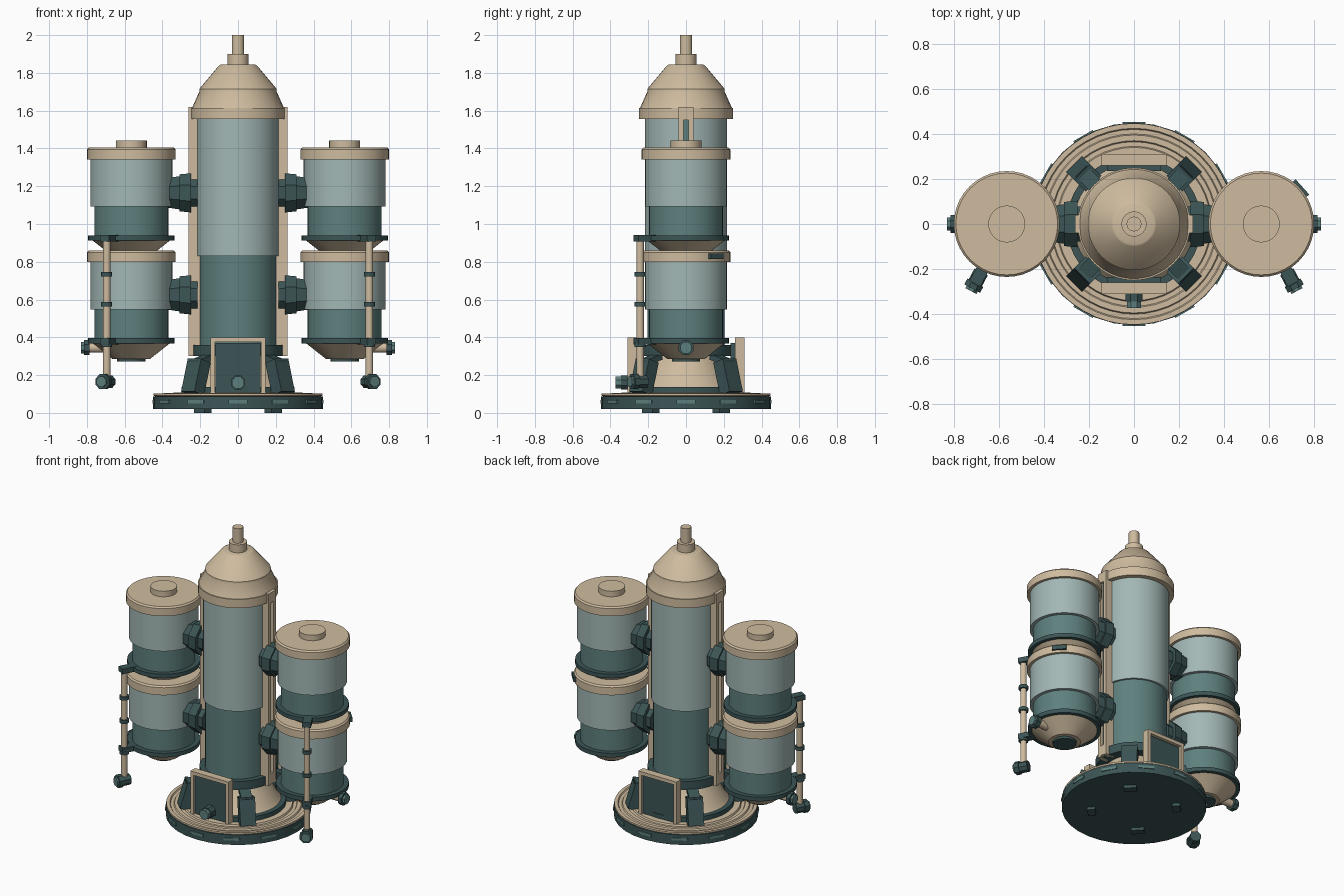
import bpy, bmesh, math
from mathutils import Vector, Matrix

if "Cube" in bpy.data.objects:
    bpy.data.objects.remove(bpy.data.objects["Cube"])


def material(name, color):
    m = bpy.data.materials.new(name)
    m.diffuse_color = (*color, 1)
    m.use_nodes = True
    m.node_tree.nodes["Principled BSDF"].inputs["Base Color"].default_value = m.diffuse_color
    return m


TAN = material("tan", (0.62, 0.50, 0.345))
GLASS = material("pale_teal", (0.36, 0.475, 0.46))
TEAL = material("mid_teal", (0.11, 0.215, 0.208))
DARK = material("dark_teal", (0.045, 0.09, 0.092))


def finish(name, bm, mat, smooth=True):
    bmesh.ops.recalc_face_normals(bm, faces=bm.faces)
    me = bpy.data.meshes.new(name)
    bm.to_mesh(me)
    bm.free()
    me.materials.append(mat)
    if smooth:
        me.polygons.foreach_set("use_smooth", [True] * len(me.polygons))
        me.set_sharp_from_angle(angle=math.radians(28))
    ob = bpy.data.objects.new(name, me)
    bpy.context.collection.objects.link(ob)
    return ob


def lathe(name, profile, mat, x=0.0, segs=40):
    """Closed solid turned about a vertical axis from (radius, z) points."""
    bm = bmesh.new()
    pts = [(0, profile[0][1])] + profile + [(0, profile[-1][1])]
    vs = [bm.verts.new((r, 0, z)) for r, z in pts]
    es = [bm.edges.new(p) for p in zip(vs, vs[1:])]
    bmesh.ops.spin(bm, geom=vs + es, cent=(0, 0, 0), axis=(0, 0, 1),
                   angle=2 * math.pi, steps=segs, use_merge=True)
    bmesh.ops.remove_doubles(bm, verts=bm.verts, dist=1e-5)
    bmesh.ops.translate(bm, verts=bm.verts, vec=(x, 0, 0))
    return finish(name, bm, mat)


def drum(name, r, z0, z1, mat, x=0.0, segs=40):
    return lathe(name, [(r, z0), (r, z1)], mat, x, segs)


def rod(name, a, b, r, mat, segs=16, r2=None):
    """Cylinder or taper from point a to point b."""
    a, b = Vector(a), Vector(b)
    bm = bmesh.new()
    rot = (b - a).to_track_quat('Z', 'Y').to_matrix().to_4x4()
    turn = Matrix.Rotation(math.pi / segs, 4, 'Z')
    bmesh.ops.create_cone(bm, cap_ends=True, segments=segs, radius1=r,
                          radius2=r if r2 is None else r2, depth=(b - a).length,
                          matrix=Matrix.Translation((a + b) / 2) @ rot @ turn)
    return finish(name, bm, mat, segs > 8)


def box(name, center, size, mat, angle=0.0, tilt=0.0):
    """Box turned about z, with an optional lean about its own y axis."""
    bm = bmesh.new()
    mtx = (Matrix.Translation(center) @ Matrix.Rotation(angle, 4, 'Z')
           @ Matrix.Rotation(tilt, 4, 'Y') @ Matrix.Diagonal((*size, 1)))
    bmesh.ops.create_cube(bm, size=1, matrix=mtx)
    return finish(name, bm, mat, False)


# Round base with stepped deck and rim plates
drum("base_disc", 0.45, 0.02, 0.088, DARK, segs=32)
lathe("base_deck", [(0.44, 0.088), (0.447, 0.092), (0.447, 0.103), (0.425, 0.103),
                    (0.42, 0.095), (0.40, 0.095), (0.395, 0.104), (0.37, 0.104),
                    (0.365, 0.097), (0.345, 0.097), (0.34, 0.108)], TAN, segs=48)
for i in range(12):
    a = i * math.pi / 6
    box("rim_plate", (0.447 * math.cos(a), 0.447 * math.sin(a), 0.06),
        (0.012, 0.10, 0.018), TEAL, a)
for i in range(4):
    a = math.pi / 4 + i * math.pi / 2
    c, s = math.cos(a), math.sin(a)
    box("base_foot", (0.265 * c, 0.265 * s, 0.0125), (0.05, 0.08, 0.025), DARK, a)
    # Leaning brace on the deck
    box("brace", (0.315 * c, 0.315 * s, 0.19), (0.075, 0.10, 0.18), DARK, a, -0.28)
    box("brace_cap", (0.27 * c, 0.27 * s, 0.28), (0.12, 0.07, 0.03), DARK, a, 0.3)

# Central pedestal
drum("pedestal_ring", 0.30, 0.10, 0.138, DARK)
lathe("pedestal_cone", [(0.275, 0.13), (0.25, 0.16), (0.17, 0.31)], TAN)
drum("core_ring", 0.24, 0.30, 0.36, DARK)

# Central column and stepped nose
drum("core_lower", 0.205, 0.35, 0.84, TEAL)
drum("core_upper", 0.218, 0.83, 1.57, GLASS)
drum("nose_rim", 0.25, 1.555, 1.615, TAN)
lathe("nose_cone", [(0.245, 1.61), (0.205, 1.70), (0.205, 1.715),
                    (0.10, 1.84), (0.09, 1.845)], TAN)
drum("nose_collar", 0.056, 1.84, 1.90, TAN, segs=24)
drum("nose_tip", 0.033, 1.89, 2.0, TAN, segs=20)


def tank(x, z, name):
    """One storage tank, z is the underside of its lower ring."""
    drum(name + "_ring", 0.228, z, z + 0.028, DARK, x)
    drum(name + "_lower", 0.196, z + 0.02, z + 0.19, TEAL, x)
    drum(name + "_upper", 0.217, z + 0.18, z + 0.44, GLASS, x)
    lathe(name + "_lid", [(0.235, z + 0.43), (0.235, z + 0.482),
                          (0.226, z + 0.492)], TAN, x)
    lathe(name + "_cone", [(0.10, z - 0.082), (0.205, z + 0.001)], TAN, x)
    drum(name + "_lid_knob", 0.082, z + 0.49, z + 0.53, TAN, x, 28)
    drum(name + "_drain", 0.075, z - 0.097, z - 0.08, DARK, x, 16)


for s in (-1, 1):
    tx = s * 0.565
    tank(tx, 0.912, "upper_tank")
    tank(tx, 0.368, "lower_tank")

    # Slotted vertical rail between column and tanks
    for y in (-0.027, 0.027):
        box("rail_side", (s * 0.228, y, 0.96), (0.066, 0.026, 1.32), TAN)
    for z in (0.34, 1.585):
        box("rail_end", (s * 0.228, 0, z), (0.066, 0.03, 0.07), TAN)
    box("rail_slot", (s * 0.225, 0, 0.95), (0.03, 0.03, 1.2), TEAL)

    # Eight-sided couplings
    for z in (0.625, 1.165):
        rod("coupling_core", (s * 0.215, 0, z), (s * 0.25, 0, z), 0.085, DARK, 8)
        rod("coupling_inner", (s * 0.25, 0, z), (s * 0.31, 0, z), 0.112, DARK, 8, 0.106)
        rod("coupling_outer", (s * 0.31, 0, z), (s * 0.37, 0, z), 0.095, DARK, 8, 0.085)

    # Side outlet on the lower tank
    rod("outlet_pipe", (s * 0.70, 0, 0.345), (s * 0.80, 0, 0.345), 0.026, TAN)
    rod("outlet_flange", (s * 0.787, 0, 0.345), (s * 0.815, 0, 0.345), 0.043, DARK, 8)
    rod("outlet_mouth", (s * 0.81, 0, 0.345), (s * 0.83, 0, 0.345), 0.032, TEAL, 8)

    # Drop pipe with bands, brackets and bottom valve
    px, py = s * 0.695, -0.243
    ang = math.atan2(py, px - tx)
    dx, dy = math.cos(ang), math.sin(ang)
    rod("drop_pipe", (px, py, 0.18), (px, py, 0.925), 0.02, TAN)
    for z in (0.36, 0.575, 0.735):
        rod("pipe_band", (px, py, z - 0.012), (px, py, z + 0.012), 0.03, DARK, 12)
    for z in (0.38, 0.925):
        box("pipe_bracket", (px - 0.03 * dx, py - 0.03 * dy, z), (0.11, 0.055, 0.034), DARK, ang)
    rod("valve_body", (px - 0.035 * dx, py - 0.035 * dy, 0.165),
        (px + 0.025 * dx, py + 0.025 * dy, 0.165), 0.036, DARK, 8)
    rod("valve_flange", (px + 0.02 * dx, py + 0.02 * dy, 0.165),
        (px + 0.05 * dx, py + 0.05 * dy, 0.165), 0.043, DARK, 8)
    rod("valve_mouth", (px + 0.045 * dx, py + 0.045 * dy, 0.165),
        (px + 0.062 * dx, py + 0.062 * dy, 0.165), 0.03, TEAL, 8)

    # Framed hatch at front and back
    y = s * 0.285
    box("hatch_panel", (0, s * 0.265, 0.235), (0.24, 0.06, 0.27), DARK)
    box("hatch_head", (0, y, 0.388), (0.29, 0.05, 0.024), TAN)
    for x in (-0.133, 0.133):
        box("hatch_jamb", (x, y, 0.245), (0.024, 0.05, 0.29), TAN)

# Small clip on the right lower lid
a = math.radians(42)
box("lid_clip", (0.565 + 0.236 * math.cos(a), 0.236 * math.sin(a), 0.83),
    (0.02, 0.09, 0.03), DARK, a)

# Round handle on the front hatch
rod("handle_base", (0, -0.29, 0.16), (0, -0.345, 0.16), 0.04, DARK, 8)
rod("handle_face", (0, -0.34, 0.16), (0, -0.372, 0.16), 0.034, TEAL, 8)
